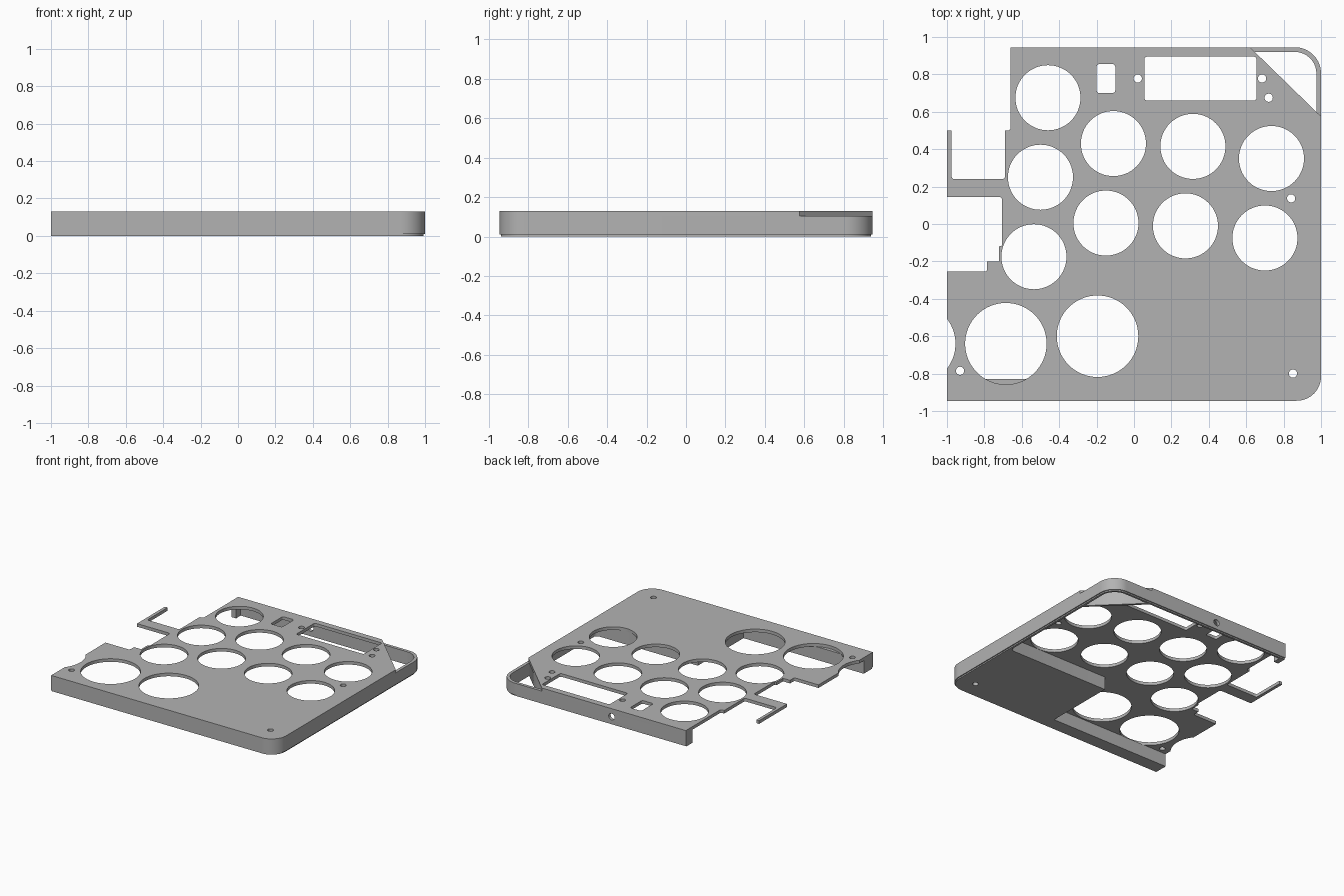
import bpy, bmesh, math

if "Cube" in bpy.data.objects:
    bpy.data.objects.remove(bpy.data.objects["Cube"])

GREY = bpy.data.materials.new("plain grey")
GREY.diffuse_color = (0.45, 0.45, 0.45, 1)
GREY.use_nodes = True
GREY.node_tree.nodes["Principled BSDF"].inputs["Base Color"].default_value = GREY.diffuse_color


def arc(cx, cy, r, a0, a1, n=16):
    """Points on an arc, angles in degrees."""
    return [(cx + r * math.cos(math.radians(a0 + (a1 - a0) * i / n)),
             cy + r * math.sin(math.radians(a0 + (a1 - a0) * i / n))) for i in range(n + 1)]


def circle(cx, cy, r, n=64):
    return arc(cx, cy, r, 0, 360, n)[:-1]


def rounded_rect(x0, y0, x1, y1, r=0.015):
    return (arc(x1 - r, y1 - r, r, 0, 90, 4) + arc(x0 + r, y1 - r, r, 90, 180, 4)
            + arc(x0 + r, y0 + r, r, 180, 270, 4) + arc(x1 - r, y0 + r, r, 270, 360, 4))


def slab(name, loops, z0, z1):
    """Extrude an outline with holes from z0 to z1."""
    curve = bpy.data.curves.new(name, 'CURVE')
    curve.dimensions, curve.fill_mode = '2D', 'BOTH'
    curve.extrude = (z1 - z0) / 2
    for loop in loops:
        s = curve.splines.new('POLY')
        s.points.add(len(loop) - 1)
        for p, (x, y) in zip(s.points, loop):
            p.co = (x, y, 0, 1)
        s.use_cyclic_u = True
    tmp = bpy.data.objects.new(name + "_profile", curve)
    bpy.context.collection.objects.link(tmp)
    deps = bpy.context.evaluated_depsgraph_get()
    mesh = bpy.data.meshes.new_from_object(tmp.evaluated_get(deps))
    bpy.data.objects.remove(tmp)
    bm = bmesh.new()
    bm.from_mesh(mesh)
    bmesh.ops.remove_doubles(bm, verts=bm.verts, dist=0.0002)
    bmesh.ops.translate(bm, verts=bm.verts, vec=(0, 0, (z0 + z1) / 2))
    bmesh.ops.recalc_face_normals(bm, faces=bm.faces)
    bm.to_mesh(mesh)
    bm.free()
    mesh.materials.clear()
    mesh.materials.append(GREY)
    obj = bpy.data.objects.new(name, mesh)
    bpy.context.collection.objects.link(obj)
    return obj


def smooth(obj):
    bpy.ops.object.select_all(action='DESELECT')
    obj.select_set(True)
    bpy.context.view_layer.objects.active = obj
    bpy.ops.object.shade_smooth_by_angle(angle=math.radians(30))


# Top plate outline: broken left side, side arm, clipped back right corner
outline = ([(-1, -0.945)] + arc(0.87, -0.815, 0.13, -90, 0)
           + [(1, 0.575), (0.62, 0.945), (-0.66, 0.945), (-0.66, 0.515)]
           + arc(-0.675, 0.515, 0.015, 0, -90, 4)
           + [(-0.69, 0.5)] + arc(-0.705, 0.255, 0.015, 0, -90, 4)
           + arc(-0.96, 0.255, 0.015, -90, -180, 4)
           + [(-0.975, 0.5), (-1, 0.5), (-1, 0.145)] + arc(-0.72, 0.13, 0.015, 90, 0, 4)
           + [(-0.705, -0.115), (-0.722, -0.12), (-0.722, -0.2), (-0.785, -0.2)]
           + arc(-0.8, -0.24, 0.015, 0, -90, 4) + [(-1, -0.255)]
           + arc(-1.172, -0.64, 0.2175, 37.7, -37.7, 20))

# Round button holes, large holes, screw holes and display windows
buttons = [(-0.46, 0.675), (-0.5, 0.25), (-0.535, -0.175), (-0.11, 0.43), (-0.15, 0.005),
           (0.315, 0.415), (0.275, -0.01), (0.735, 0.35), (0.7, -0.075)]
screws = [(-0.93, -0.785), (0.85, -0.8), (0.84, 0.137), (0.72, 0.675), (0.685, 0.778), (0.02, 0.778)]
holes = [circle(x, y, 0.174) for x, y in buttons]
holes += [circle(x, y, 0.218) for x, y in ((-0.685, -0.64), (-0.195, -0.6))]
holes += [circle(x, y, 0.022, 24) for x, y in screws]
holes += [rounded_rect(-0.2, 0.7, -0.1, 0.855), rounded_rect(0.055, 0.66, 0.655, 0.895)]
smooth(slab("top_plate", [outline] + holes, 0.105, 0.13))


def frame_outline(d):
    """Back, right and front walls with the solid palm block; d insets the outside."""
    return ([(-1, -0.945 + d)] + arc(0.87, -0.815, 0.13 - d, -90, 0)
            + arc(0.86, 0.805, 0.14 - d, 0, 90)
            + [(-0.66, 0.945 - d), (-0.66, 0.86), (-0.62, 0.86), (-0.62, 0.92)]
            + arc(0.86, 0.805, 0.115, 90, 0)
            + arc(0.945, -0.22, 0.03, 0, -90, 6)
            + [(0.07, -0.25), (0.07, -0.83), (-1, -0.83)])


block_hole = circle(0.85, -0.8, 0.022, 24)
frame = slab("wall_frame", [frame_outline(0), block_hole], 0.01, 0.105)
smooth(slab("bottom_lip", [frame_outline(0.008), block_hole], 0, 0.01))

# Socket hole through the back wall
bpy.ops.mesh.primitive_cylinder_add(vertices=32, radius=0.026, depth=0.1,
                                    location=(0, 0.94, 0.065), rotation=(math.pi / 2, 0, 0))
cutter = bpy.context.object
cutter.name = "socket_cutter"
mod = frame.modifiers.new("socket", 'BOOLEAN')
mod.operation, mod.object, mod.solver = 'DIFFERENCE', cutter, 'EXACT'
bpy.context.view_layer.objects.active = frame
bpy.ops.object.modifier_apply(modifier=mod.name)
bpy.data.objects.remove(cutter)
smooth(frame)

# Diagonal wall behind the open strap corner
slab("corner_wall", [[(0.64, 0.9255), (0.615, 0.925), (0.975, 0.573), (0.98, 0.5945)]], 0, 0.105)
